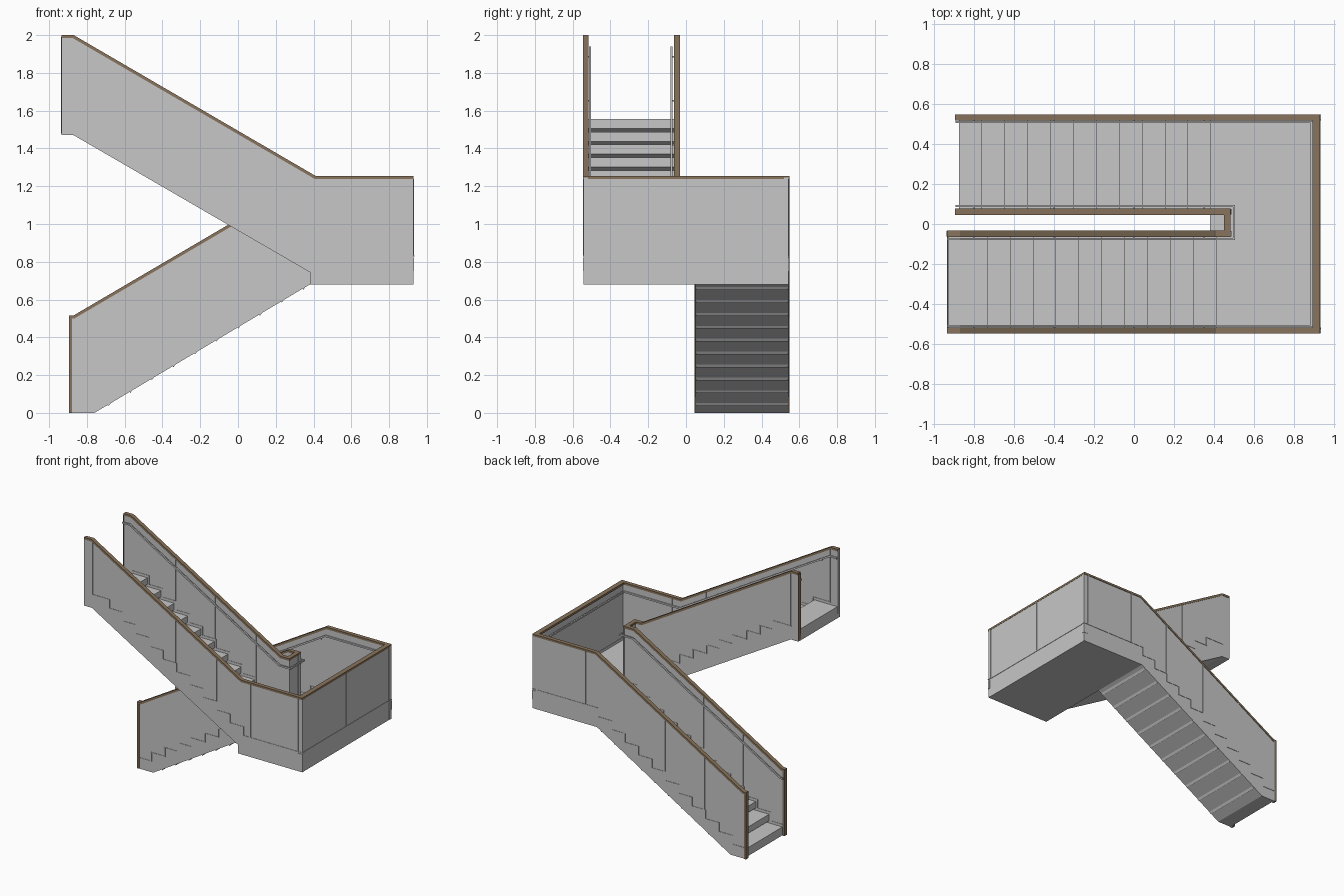
import bpy, bmesh
from mathutils import Vector

cube = bpy.data.objects.get("Cube")
if cube:
    bpy.data.objects.remove(cube, do_unlink=True)


def material(name, rgb):
    m = bpy.data.materials.new(name)
    m.use_nodes = True
    m.diffuse_color = (*rgb, 1)
    m.node_tree.nodes["Principled BSDF"].inputs["Base Color"].default_value = (*rgb, 1)
    return m


GREY = material("light_grey", (0.57, 0.57, 0.57))
WOOD = material("brown_wood", (0.25, 0.175, 0.107))


def prisms(name, shapes, mat):
    """Extrude (x, z) outlines along y; shapes = [(outline, y0, y1), ...]."""
    bm = bmesh.new()
    for pts, y0, y1 in shapes:
        face = bm.faces.new([bm.verts.new((x, y0, z)) for x, z in pts])
        new = bmesh.ops.extrude_face_region(bm, geom=[face])["geom"]
        verts = [v for v in new if isinstance(v, bmesh.types.BMVert)]
        bmesh.ops.translate(bm, verts=verts, vec=(0, y1 - y0, 0))
    bmesh.ops.recalc_face_normals(bm, faces=bm.faces)
    me = bpy.data.meshes.new(name)
    bm.to_mesh(me)
    bm.free()
    me.materials.append(mat)
    bpy.context.collection.objects.link(bpy.data.objects.new(name, me))


def rect(x0, x1, z0, z1):
    return [(x0, z0), (x1, z0), (x1, z1), (x0, z1)]


def lowered(path, drop):
    return [(x, z - drop) for x, z in path]


def band(path, t):
    """Outline of a strip of thickness t lying below a path, with mitred corners."""
    p = [Vector(q) for q in path]
    normals = []
    for a, b in zip(p, p[1:]):
        d = (b - a).normalized()
        normals.append(Vector((d.y, -d.x)))
    inner = []
    for i, q in enumerate(p):
        a, b = normals[max(i - 1, 0)], normals[min(i, len(normals) - 1)]
        inner.append(q + (a + b) * t / (1 + a.dot(b)))
    return [tuple(q) for q in p + inner[::-1]]


def height(path, x):
    for (x0, z0), (x1, z1) in zip(path, path[1:]):
        if x0 < x1 and x0 <= x <= x1:
            return z0 + (z1 - z0) * (x - x0) / (x1 - x0)
    return path[-1][1]


RUN, RISE, COUNT = 0.1145, 0.0677, 11
FLOOR, BASE, TOP = 0.81, 0.68, 1.255


def steps(start, end, first, z, sign, nose=0):
    """Stepped line; with a nose the lower part of each riser slants back."""
    pts = [(start, z)]
    for i in range(COUNT):
        x, z2 = first + RUN * i, z + sign * RISE
        if sign > 0:
            pts.append((x + nose, z))
            if nose:
                pts.append((x, z2 - 0.05))
            pts.append((x, z2))
        else:
            pts.append((x, z))
            if nose:
                pts.append((x, z - 0.05))
            pts.append((x - nose, z2))
        z = z2
    return pts + [(end, z)]


# Side walls, raised joints and wooden caps of both flights
def flight(label, walls, top, under, skirt, posts, cap):
    for part, y0, y1, end, base in walls:
        name = f"{label}_{part}"
        ridge = lowered(top + [(end, TOP)], 0.009)
        prisms(name, [(ridge + (under + [(end, base)])[::-1], y0, y1)], GREY)
        a, b, w = y0 - 0.003, y1 + 0.003, 0.004
        line = [q for q in skirt if q[0] < end] + [(end, skirt[-1][1])]
        strips = []
        for (x0, z0), (x1, z1) in zip(line, line[1:]):
            strips.append((rect(min(x0, x1) - w, max(x0, x1) + w,
                                min(z0, z1) - w / 2, max(z0, z1) + w / 2), a, b))
        for x in posts:
            if x < end:
                strips.append((rect(x - w, x + w, height(skirt, x), height(top, x) - 0.012), a, b))
        prisms(name + "_joints", strips, GREY)
        prisms(name + "_cap", [(band(cap + [(end, TOP)], 0.016), y0 - 0.004, y1 + 0.004)], WOOD)


upper_top = [(-0.935, 2.0), (-0.87, 2.0), (0.41, TOP)]
upper_under = [(-0.935, 1.47), (-0.87, 1.47), (0.38, 0.745), (0.38, BASE)]
upper_skirt = steps(-0.87, 0.93, -0.72, 1.575, -1)
flight("upper", [("outer_wall", -0.542, -0.52, 0.93, BASE),
                 ("inner_wall", -0.06, -0.037, 0.483, BASE)],
       upper_top, upper_under, upper_skirt, [-0.866, -0.492, -0.155, 0.195, 0.485, 0.892],
       upper_top)
prisms("upper_inner_end_trim", [(rect(-0.938, -0.934, 1.48, 1.99), -0.062, -0.035)], WOOD)

lower_top = [(-0.893, 0.515), (-0.872, 0.515), (0.39, TOP)]
lower_under = [(-0.893, 0), (-0.76, 0), (0.38, BASE)]
lower_skirt = steps(-0.87, 0.93, -0.775, 0.085, 1)
flight("lower", [("outer_wall", 0.52, 0.543, 0.93, BASE),
                 ("inner_wall", 0.05, 0.073, 0.483, BASE)],
       lower_top, lower_under, lower_skirt, [-0.537, -0.2, 0.145, 0.48, 0.892],
       [(-0.895, 0), (-0.895, 0.515)] + lower_top[1:])

# Solid stepped flights
upper_treads = steps(-0.93, 0.45, -0.732, 1.555, -1, 0.03)
prisms("upper_stairs", [(upper_treads + [(0.45, BASE)] + upper_under[::-1], -0.52, -0.06)], GREY)
lower_treads = steps(-0.875, 0.45, -0.762, 0.065, 1, 0.03)
prisms("lower_stairs", [(lower_treads + [(0.45, BASE), (0.38, BASE), (-0.76, 0), (-0.875, 0)],
                         0.073, 0.52)], GREY)

# Ribs below the lower flight
ribs = []
for i in range(COUNT - 1):
    x = -0.69 + RUN * i
    z = (x + 0.76) * BASE / 1.14
    ribs.append(([(x, z + 0.01), (x + 0.004, z - 0.006), (x + 0.018, z + 0.012)], 0.052, 0.541))
prisms("underside_ribs", ribs, GREY)

# Landing, its end wall and the wall joining the inner sides
prisms("landing", [(rect(0.38, 0.905, BASE, FLOOR), -0.52, 0.52)], GREY)
prisms("landing_end_wall", [(rect(0.9, 0.928, BASE, TOP - 0.009), -0.52, 0.52)], GREY)
prisms("landing_end_cap", [(rect(0.893, 0.93, TOP - 0.016, TOP), -0.516, 0.516)], WOOD)
prisms("inner_return_wall", [(rect(0.457, 0.48, BASE, TOP - 0.009), -0.037, 0.05)], GREY)
prisms("inner_return_cap", [(rect(0.45, 0.483, TOP - 0.016, TOP), -0.033, 0.046)], WOOD)
joints = [(rect(0.897, 0.931, 0.828, 0.832), -0.52, 0.52)]
for y in (-0.522, 0, 0.518):
    joints.append((rect(0.897, 0.931, 0.83, TOP - 0.016), y - 0.005, y + 0.005))
prisms("landing_end_joints", joints, GREY)

# Corner brackets on the landing edge
prisms("corner_brackets", [(rect(0.896, 0.9325, 0.75, 0.82), y, y + 0.022)
                           for y in (-0.546, 0.524)], GREY)


# Slim square handrails running inside the walls, with brackets
def handrail(name, y_up, y_low, x_turn, side):
    drop, w = 0.06, 0.005
    shapes = [(rect(x_turn - w, x_turn + w, TOP - drop - 0.012, TOP - drop), y_up, y_low)]
    for path, y, s in ((upper_top, y_up, side), (lower_top, y_low, -side)):
        rail = lowered(path + [(x_turn + w, TOP)], drop)
        shapes.append((band(rail, 0.012), y - w, y + w))
        for x in (-0.8, -0.4, 0, 0.35):
            z = height(rail, x) - 0.014
            shapes.append((rect(x - w, x + w, z - w, z + w), y, y + s * 0.02))
    prisms(name, shapes, GREY)


handrail("outer_handrail", -0.509, 0.509, 0.888, -1)
handrail("inner_handrail", -0.076, 0.09, 0.5, 1)
